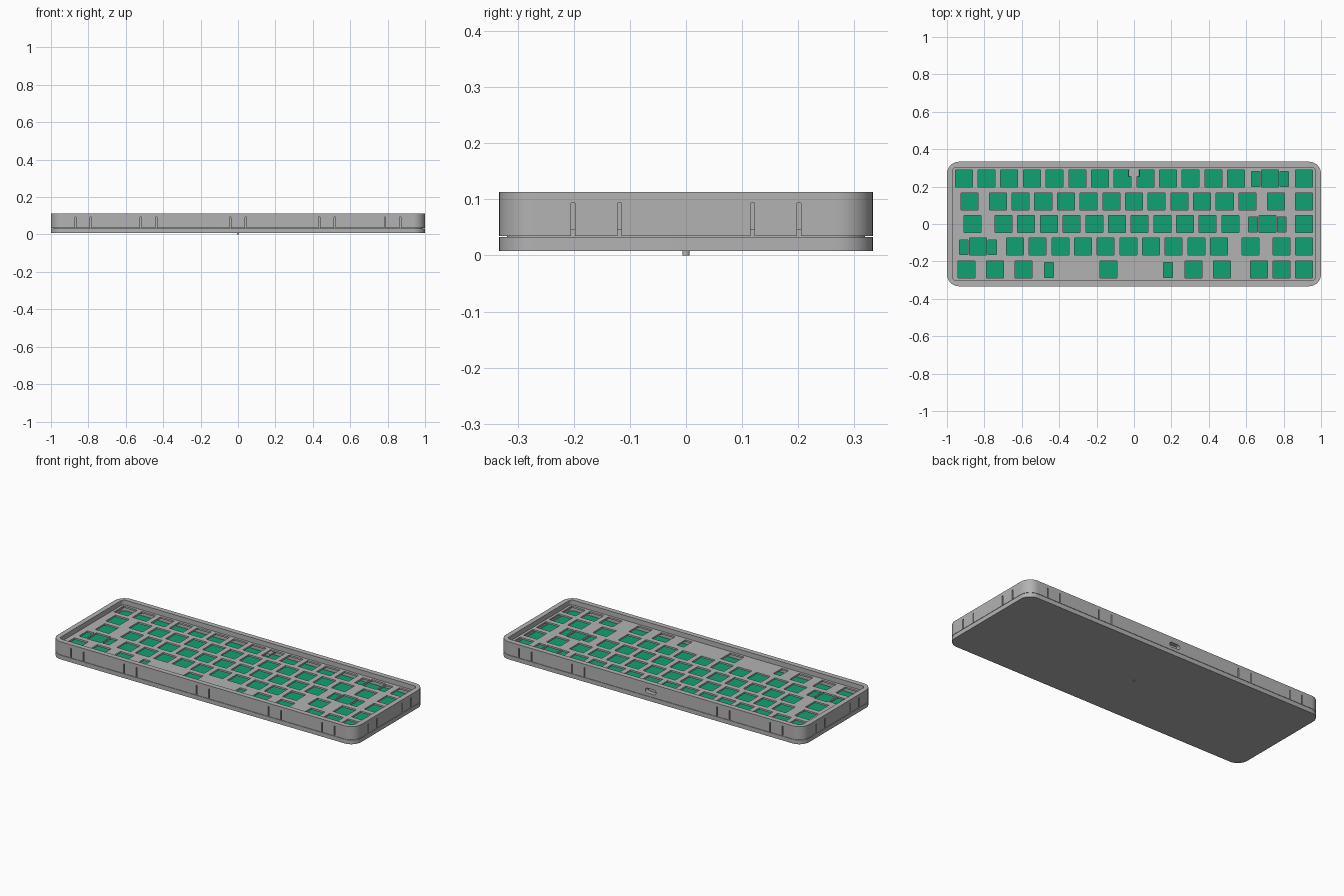
import bpy, bmesh, math
from mathutils import Matrix

cube = bpy.data.objects.get("Cube")
if cube:
    bpy.data.objects.remove(cube, do_unlink=True)

U = 0.1213  # one key unit


def material(name, rgb):
    m = bpy.data.materials.new(name)
    m.use_nodes = True
    m.diffuse_color = (*rgb, 1)
    m.node_tree.nodes["Principled BSDF"].inputs["Base Color"].default_value = (*rgb, 1)
    return m


grey = material("case grey", (0.45, 0.45, 0.45))
green = material("board green", (0.005, 0.36, 0.175))


def finish(name, bm, mat):
    bmesh.ops.recalc_face_normals(bm, faces=bm.faces)
    mesh = bpy.data.meshes.new(name)
    bm.to_mesh(mesh)
    bm.free()
    mesh.materials.append(mat)
    ob = bpy.data.objects.new(name, mesh)
    bpy.context.scene.collection.objects.link(ob)
    return ob


def slab(name, w, d, r, z0, z1, mat, steps=10):
    """Rounded rectangle with half sizes w, d extruded from z0 to z1."""
    bm = bmesh.new()
    ring = []
    for q, (sx, sy) in enumerate([(1, 1), (-1, 1), (-1, -1), (1, -1)]):
        for i in range(steps + 1):
            a = (q + i / steps) * math.pi / 2
            ring.append(bm.verts.new((sx * (w - r) + r * math.cos(a),
                                      sy * (d - r) + r * math.sin(a), z0)))
    base = bm.faces.new(ring)
    top = bmesh.ops.extrude_face_region(bm, geom=[base])["geom"]
    bmesh.ops.translate(bm, vec=(0, 0, z1 - z0),
                        verts=[v for v in top if isinstance(v, bmesh.types.BMVert)])
    return finish(name, bm, mat)


def boxes(name, items, mat):
    """Several boxes in one mesh, each given as centre and full size."""
    bm = bmesh.new()
    for centre, size in items:
        bmesh.ops.create_cube(bm, size=1, matrix=Matrix.Translation(centre)
                              @ Matrix.Diagonal((*size, 1)))
    return finish(name, bm, mat)


def activate(ob):
    bpy.ops.object.select_all(action='DESELECT')
    ob.select_set(True)
    bpy.context.view_layer.objects.active = ob


def cut(ob, cutter):
    cutter.hide_render = True
    mod = ob.modifiers.new("cut", 'BOOLEAN')
    mod.operation = 'DIFFERENCE'
    mod.solver = 'EXACT'
    mod.object = cutter
    activate(ob)
    bpy.ops.object.modifier_apply(modifier=mod.name)
    bpy.data.objects.remove(cutter, do_unlink=True)


def smooth(ob):
    activate(ob)
    bpy.ops.object.shade_smooth_by_angle(angle=math.radians(30))


# Bottom tray, its inner lip and the small stub underneath
tray = slab("bottom_tray", 1, 0.333, 0.065, 0.008, 0.033, grey)
lip = slab("tray_lip", 0.986, 0.319, 0.051, 0.03, 0.046, grey)
bm = bmesh.new()
bmesh.ops.create_cone(bm, cap_ends=True, segments=20, radius1=0.0065, radius2=0.0065,
                      depth=0.01, matrix=Matrix.Translation((0, 0, 0.005)))
stub = finish("bottom_stub", bm, grey)

# Upper case frame, open through the middle
case = slab("upper_case", 1, 0.333, 0.065, 0.035, 0.113, grey)
cut(case, slab("opening_cutter", 0.97, 0.303, 0.022, 0, 0.2, grey))

# Narrow slots either side of each snap tab around the frame
slots = []
for side in (-1, 1):
    for tab in (-0.828, -0.478, 0, 0.476, 0.827):
        if side == 1 and tab == 0:
            continue  # the cable port takes this place
        for s in (-1, 1):
            slots.append(((tab + s * 0.0413, side * 0.333, 0.062), (0.007, 0.04, 0.062)))
    for tab in (-0.16, 0.16):
        for s in (-1, 1):
            slots.append(((side, tab + s * 0.0413, 0.062), (0.04, 0.007, 0.062)))
cut(case, boxes("slot_cutter", slots, grey))

# Cable port in the back wall
port = slab("port_cutter", 0.035, 0.014, 0.0138, -0.1, 0.1, grey)
port.data.transform(Matrix.Translation((0, 0.333, 0.067)) @ Matrix.Rotation(math.pi / 2, 4, 'X'))
cut(case, port)
socket = slab("cable_socket", 0.029, 0.010, 0.0095, -0.03, 0.03, grey)
socket.data.transform(Matrix.Translation((0, 0.284, 0.067)) @ Matrix.Rotation(math.pi / 2, 4, 'X'))

# Key positions, row by row, in key units from the left
rows = [
    [0.5 + i for i in range(13)] + [14, 15.5],
    [0.75] + [2 + i for i in range(12)] + [14.25, 15.5],
    [0.875] + [2.25 + i for i in range(11)] + [13.875, 15.5],
    [1.125] + [2.75 + i for i in range(10)] + [13.125, 14.5, 15.5],
    [0.625, 1.875, 3.125, 6.875, 10.625, 11.875, 13.5, 14.5, 15.5],
]
# Wide keys with stabiliser holes: row, key centre, offset of the holes
wide = [(0, 14, 0.0765), (2, 13.875, 0.0765), (3, 1.125, 0.0765), (4, 6.875, 0.318)]

holes = []
for r, keys in enumerate(rows):
    for k in keys:
        holes.append((((k - 8) * U, (2 - r) * U, 0.08), (0.091, 0.091, 0.05)))
for r, k, off in wide:
    for s in (-1, 1):
        holes.append((((k - 8) * U + s * off, (2 - r) * U - 0.003, 0.08), (0.046, 0.08, 0.05)))

# Switch plate and the circuit board below it
plate = slab("switch_plate", 0.97, 0.303, 0.022, 0.074, 0.084, grey)
cut(plate, boxes("key_hole_cutter", holes, grey))
board = slab("circuit_board", 0.966, 0.299, 0.02, 0.042, 0.052, green)

for ob in (tray, lip, stub, case, socket):
    smooth(ob)
